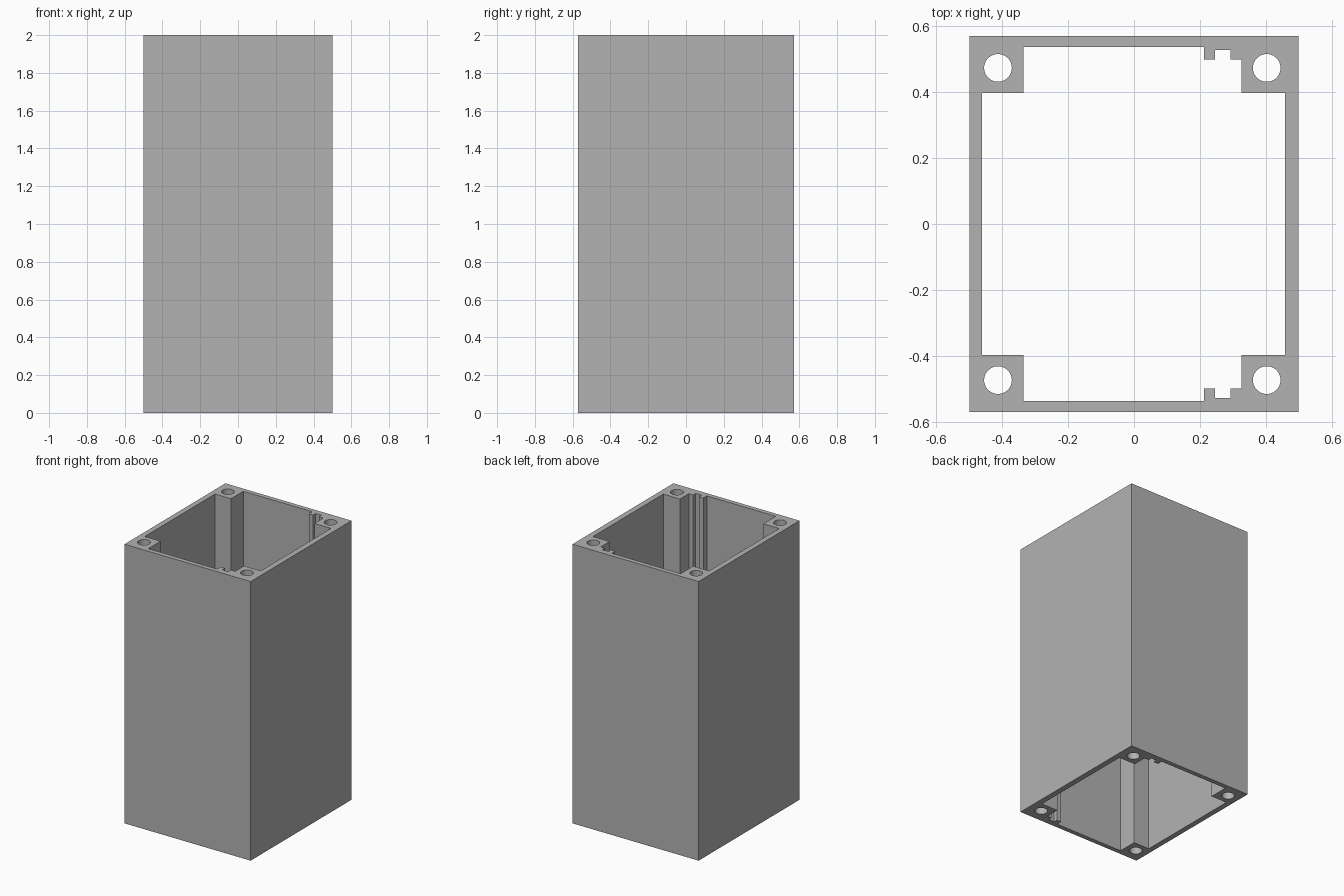
import bpy
import math

cube = bpy.data.objects.get("Cube")
if cube:
    bpy.data.objects.remove(cube, do_unlink=True)

HEIGHT = 2.0


def material(name, rgb):
    mat = bpy.data.materials.new(name)
    mat.use_nodes = True
    color = (*rgb, 1.0)
    mat.diffuse_color = color
    mat.node_tree.nodes["Principled BSDF"].inputs["Base Color"].default_value = color
    return mat


def add_loop(curve, points):
    spline = curve.splines.new("POLY")
    spline.points.add(len(points) - 1)
    for p, (x, y) in zip(spline.points, points):
        p.co = (x, y, 0, 1)
    spline.use_cyclic_u = True


def circle(cx, cy, r, sides=48):
    steps = [2 * math.pi * i / sides for i in range(sides)]
    return [(cx + r * math.cos(a), cy + r * math.sin(a)) for a in steps]


# Cross-section of the enclosure
section = bpy.data.curves.new("enclosure_section", "CURVE")
section.dimensions = "2D"
section.fill_mode = "BOTH"
section.extrude = HEIGHT / 2

# Outer wall
add_loop(section, [(-0.5, -0.571), (0.5, -0.571), (0.5, 0.571), (-0.5, 0.571)])

# Inner cavity: back half with corner posts and card slot, mirrored to the front
half = [(0.459, 0.398), (0.327, 0.398), (0.327, 0.499), (0.293, 0.499),
        (0.293, 0.528), (0.246, 0.528), (0.246, 0.499), (0.212, 0.499),
        (0.212, 0.538), (-0.335, 0.538), (-0.335, 0.398), (-0.461, 0.398)]
add_loop(section, half + [(x, -y) for x, y in reversed(half)])

# Screw holes through the corner posts
for x in (-0.413, 0.403):
    for y in (-0.474, 0.474):
        add_loop(section, circle(x, y, 0.042))

# Extruded body as a mesh
body = bpy.data.objects.new("enclosure_body", section)
bpy.context.collection.objects.link(body)
body.location.z = HEIGHT / 2
bpy.ops.object.select_all(action="DESELECT")
bpy.context.view_layer.objects.active = body
body.select_set(True)
bpy.ops.object.convert(target="MESH")
body = bpy.context.object
body.name = "enclosure_body"

# Join the caps to the walls and shade the holes smoothly
bpy.ops.object.mode_set(mode="EDIT")
bpy.ops.mesh.select_all(action="SELECT")
bpy.ops.mesh.remove_doubles(threshold=0.0001)
bpy.ops.mesh.normals_make_consistent(inside=False)
bpy.ops.object.mode_set(mode="OBJECT")
bpy.ops.object.shade_smooth_by_angle(angle=math.radians(30))

body.data.materials.clear()
body.data.materials.append(material("grey", (0.45, 0.45, 0.45)))
